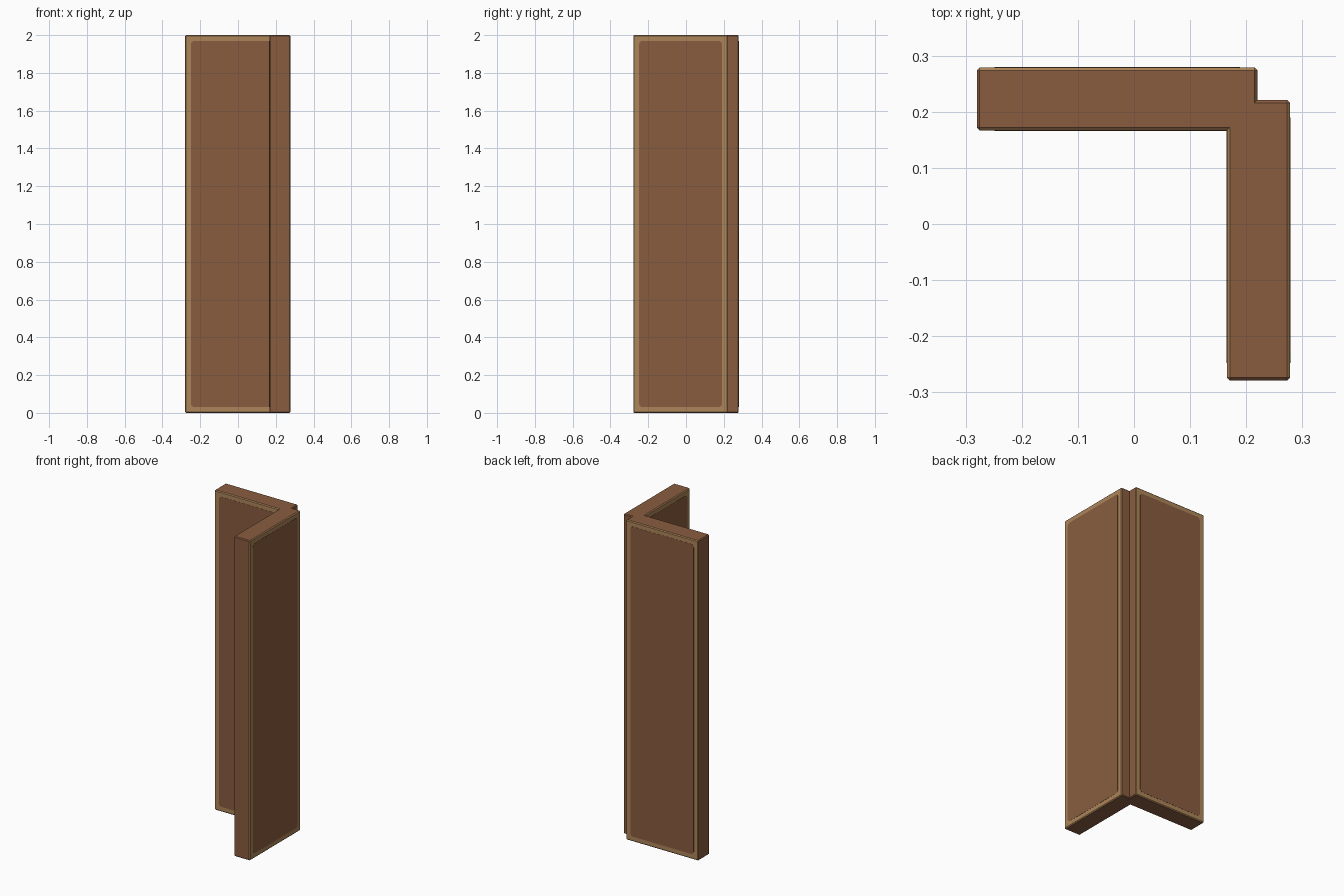
import bpy, bmesh, math
from mathutils import Vector

if "Cube" in bpy.data.objects:
    bpy.data.objects.remove(bpy.data.objects["Cube"])


def material(name, rgb):
    m = bpy.data.materials.new(name)
    m.diffuse_color = (*rgb, 1)
    m.use_nodes = True
    m.node_tree.nodes["Principled BSDF"].inputs["Base Color"].default_value = m.diffuse_color
    return m


BROWN = material("brown wood", (0.25, 0.108, 0.05))
TAN = material("tan edge", (0.42, 0.235, 0.10))

WIDTH, THICK, HEIGHT = 0.50, 0.112, 2.0
BEVEL, BORDER, RADIUS = 0.005, 0.031, 0.018


def add_object(name, bm, mats):
    mesh = bpy.data.meshes.new(name)
    bmesh.ops.recalc_face_normals(bm, faces=bm.faces)
    bm.to_mesh(mesh)
    bm.free()
    for m in mats:
        mesh.materials.append(m)
    ob = bpy.data.objects.new(name, mesh)
    bpy.context.collection.objects.link(ob)
    return ob


def board(name, centre, turn):
    # bevelled slab: broad faces and their bevels are tan, the ends brown
    bm = bmesh.new()
    bmesh.ops.create_cube(bm, size=1)
    bmesh.ops.scale(bm, vec=(WIDTH, THICK, HEIGHT), verts=bm.verts)
    bmesh.ops.bevel(bm, geom=list(bm.edges), offset=BEVEL, segments=1,
                    affect='EDGES', profile=0.5)
    bm.normal_update()
    for f in bm.faces:
        f.material_index = 1 if abs(f.normal.y) > 0.3 else 0
    ob = add_object(name, bm, [BROWN, TAN])
    ob.location = (centre[0], centre[1], HEIGHT / 2)
    ob.rotation_euler.z = turn

    # brown field with rounded corners, a thin plate on each broad face
    for side, label in ((-1, "inner"), (1, "outer")):
        bm = bmesh.new()
        a, b = WIDTH / 2 - BORDER - RADIUS, HEIGHT / 2 - BORDER - RADIUS
        ring = []
        for k, (sx, sz) in enumerate(((1, 1), (-1, 1), (-1, -1), (1, -1))):
            for i in range(5):
                t = math.pi / 2 * (k + i / 4)
                ring.append(bm.verts.new((sx * a + RADIUS * math.cos(t),
                                          side * (THICK / 2 - 0.001),
                                          sz * b + RADIUS * math.sin(t))))
        face = bm.faces.new(ring)
        out = bmesh.ops.extrude_face_region(bm, geom=[face])
        top = [v for v in out["geom"] if isinstance(v, bmesh.types.BMVert)]
        bmesh.ops.translate(bm, vec=Vector((0, side * 0.002, 0)), verts=top)
        plate = add_object(name + "_" + label + "_field", bm, [BROWN])
        plate.location = ob.location
        plate.rotation_euler.z = turn


# two boards overlapping in an L with a small notch at the outer corner
board("back_board", (-0.03, 0.223), 0)
board("side_board", (0.222, -0.029), -math.pi / 2)
